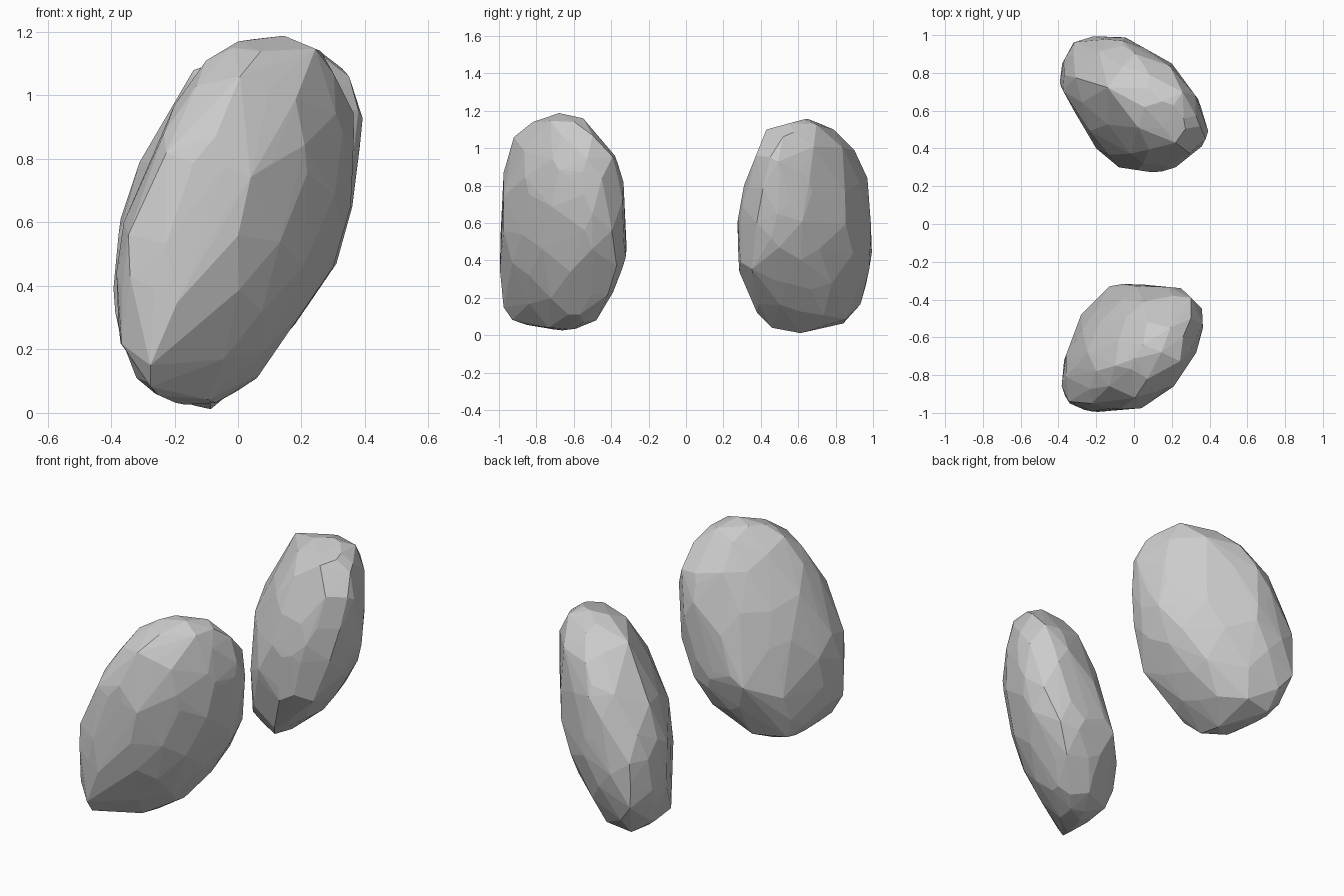
import bpy, bmesh, math, random
from mathutils import Matrix, Vector

if "Cube" in bpy.data.objects:
    bpy.data.objects.remove(bpy.data.objects["Cube"])

random.seed(4)


def cholesky(m):
    """Lower-triangular root: maps the unit sphere onto the tilted ellipsoid."""
    l = [[0.0] * 3 for _ in range(3)]
    for i in range(3):
        for j in range(i + 1):
            s = m[i][j] - sum(l[i][k] * l[j][k] for k in range(j))
            l[i][j] = math.sqrt(s) if i == j else s / l[j][j]
    return Matrix(l)


def lift(m, centre, axes, point):
    """Place a 2D outline point on the ellipsoid's silhouette depth."""
    a, b = axes
    c = 3 - a - b
    da, db = point[0] - centre[a], point[1] - centre[b]
    det = m[a][a] * m[b][b] - m[a][b] ** 2
    wa = (m[c][a] * m[b][b] - m[c][b] * m[a][b]) / det
    wb = (m[c][b] * m[a][a] - m[c][a] * m[a][b]) / det
    v = Vector(centre)
    v[a], v[b] = point
    v[c] += wa * da + wb * db
    return v


def pull_in(p, centre, outlines):
    """Move a point towards the centre until it is inside every outline."""
    s = 1.0
    d = p - Vector(centre)
    for (a, b), line in outlines.items():
        for q, r in zip(line, line[1:] + line[:1]):
            n = (q[1] - r[1], r[0] - q[0])       # outward, clockwise outline
            reach = n[0] * (q[0] - centre[a]) + n[1] * (q[1] - centre[b])
            go = n[0] * d[a] + n[1] * d[b]
            if go * s > reach > 0:
                s = reach / go
    return Vector(centre) + d * s


def rock(name, centre, half, rho, outlines, count=90):
    """Faceted stone: hull of a tilted ellipsoid trimmed by its outlines."""
    m = [[half[i] * half[j] * (1 if i == j else rho[i + j - 1])
          for j in range(3)] for i in range(3)]
    root = cholesky(m)
    pts = []
    for i in range(count):
        z = 1 - (2 * i + 1) / count
        t = i * math.pi * (3 - math.sqrt(5)) + random.uniform(-0.15, 0.15)
        r = math.sqrt(1 - z * z)
        d = Vector((r * math.cos(t), r * math.sin(t), z))
        pts.append(Vector(centre) + root @ d * random.uniform(1.05, 1.08))
    for axes, outline in outlines.items():
        pts += [lift(m, centre, axes, q) for q in outline]
    bm = bmesh.new()
    for p in pts:
        bm.verts.new(pull_in(p, centre, outlines))
    bmesh.ops.remove_doubles(bm, verts=bm.verts, dist=0.05)
    bmesh.ops.convex_hull(bm, input=bm.verts)
    loose = [v for v in bm.verts if not v.link_faces]
    bmesh.ops.delete(bm, geom=loose, context='VERTS')
    bmesh.ops.recalc_face_normals(bm, faces=bm.faces)
    me = bpy.data.meshes.new(name)
    bm.to_mesh(me)
    bm.free()
    bpy.context.collection.objects.link(bpy.data.objects.new(name, me))


# Front stone
rock("front_stone", (-0.01, -0.655, 0.605), (0.38, 0.345, 0.585),
     (0.4, 0.45, 0.03), {
    (0, 2): [(-0.1, 1.11), (0, 1.17), (0.14, 1.19), (0.26, 1.14),
             (0.37, 0.95), (0.355, 0.65), (0.30, 0.46), (0.06, 0.11),
             (-0.07, 0.025), (-0.17, 0.02), (-0.26, 0.06), (-0.37, 0.22),
             (-0.39, 0.40), (-0.36, 0.6), (-0.20, 0.97)],
    (1, 2): [(-0.92, 1.06), (-0.82, 1.14), (-0.68, 1.19), (-0.55, 1.16),
             (-0.38, 0.96), (-0.33, 0.82), (-0.31, 0.62), (-0.32, 0.41),
             (-0.39, 0.23), (-0.48, 0.08), (-0.59, 0.035), (-0.71, 0.02),
             (-0.86, 0.035), (-0.93, 0.08), (-0.975, 0.15), (-1.0, 0.36),
             (-0.975, 0.87)],
    (0, 1): [(-0.13, -0.33), (-0.06, -0.31), (0.25, -0.34), (0.36, -0.45),
             (0.365, -0.55), (0.33, -0.68), (0.21, -0.86), (0.04, -0.975),
             (-0.23, -0.998), (-0.34, -0.95), (-0.385, -0.88),
             (-0.37, -0.72), (-0.28, -0.48)]})

# Back stone
rock("back_stone", (-0.005, 0.635, 0.58), (0.392, 0.365, 0.58),
     (-0.4, 0.45, -0.1), {
    (0, 2): [(0.1, 1.16), (0.27, 1.15), (0.35, 1.06), (0.395, 0.93),
             (0.36, 0.65), (0.31, 0.47), (0.18, 0.28), (-0.06, 0.0),
             (-0.26, 0.06), (-0.32, 0.11), (-0.37, 0.24), (-0.4, 0.38),
             (-0.37, 0.61), (-0.31, 0.79), (-0.14, 1.08)],
    (1, 2): [(0.43, 1.1), (0.65, 1.16), (0.79, 1.1), (0.90, 0.99),
             (0.97, 0.84), (0.998, 0.47), (0.955, 0.2), (0.87, 0.07),
             (0.56, 0.0), (0.46, 0.04), (0.38, 0.12), (0.285, 0.34),
             (0.268, 0.62), (0.31, 0.8)],
    (0, 1): [(-0.32, 0.96), (-0.23, 1.0), (-0.05, 0.99), (0.2, 0.85),
             (0.34, 0.66), (0.395, 0.5), (0.37, 0.42), (0.22, 0.3),
             (0.12, 0.27), (-0.08, 0.3), (-0.2, 0.4), (-0.395, 0.73),
             (-0.38, 0.85)]})
